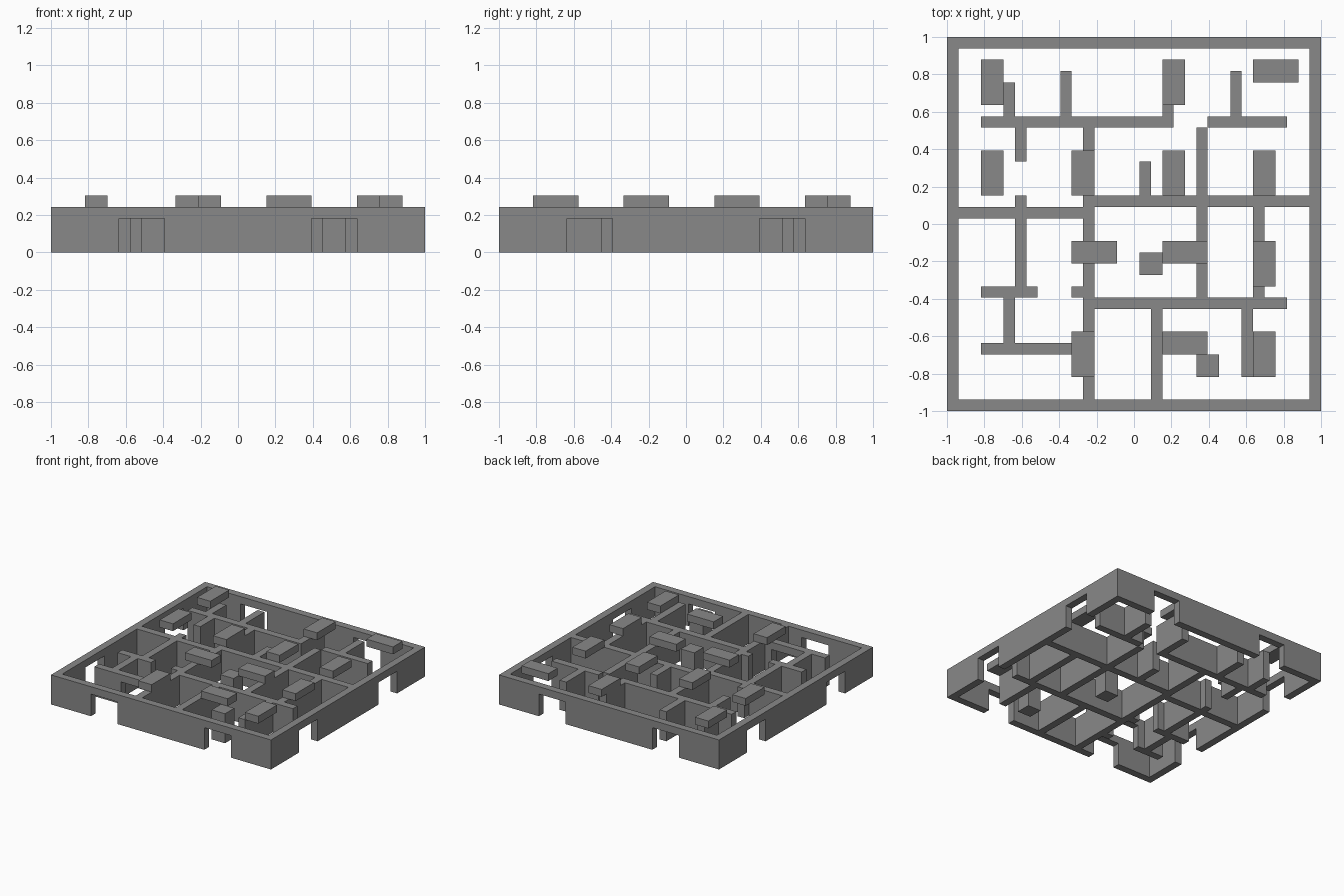
import bpy
import bmesh

UNIT = 2 / 33          # one grid cell of the floor plan
WALL_H, DOOR_H = 4, 3  # heights in cells

cube = bpy.data.objects.get("Cube")
if cube:
    bpy.data.objects.remove(cube, do_unlink=True)

grey = bpy.data.materials.new("stone_grey")
grey.use_nodes = True
colour = (0.25, 0.25, 0.25, 1)
grey.diffuse_color = colour
grey.node_tree.nodes["Principled BSDF"].inputs["Base Color"].default_value = colour


def plan_object(name, outline, z0, z1):
    """Extrude an outline given in plan cells between two heights."""
    bm = bmesh.new()
    base = bm.faces.new([bm.verts.new((x * UNIT - 1, y * UNIT - 1, z0 * UNIT))
                         for x, y in outline])
    top = bmesh.ops.extrude_face_region(bm, geom=[base])["geom"]
    bmesh.ops.translate(bm, vec=(0, 0, (z1 - z0) * UNIT),
                        verts=[v for v in top if isinstance(v, bmesh.types.BMVert)])
    bmesh.ops.recalc_face_normals(bm, faces=bm.faces)
    mesh = bpy.data.meshes.new(name)
    bm.to_mesh(mesh)
    bm.free()
    mesh.materials.append(grey)
    obj = bpy.data.objects.new(name, mesh)
    bpy.context.collection.objects.link(obj)
    return obj


def box(name, x, y, w, d, z0=0, z1=WALL_H):
    return plan_object(name, [(x, y), (x + w, y), (x + w, y + d), (x, y + d)], z0, z1)


def wall(name, along_x, line, start, end, doors=()):
    """A one-cell wall, seen from the side as a strip with door notches."""
    def piece(a, b, z0):
        if along_x:
            box(name, a, line, b - a, 1, z0)
        else:
            box(name, line, a, 1, b - a, z0)
    for a, b in doors:
        piece(start, a, 0)
        piece(a, b, DOOR_H)
        start = b
    if start < end:
        piece(start, end, 0)


# Outer walls, each with two doorways
outer_doors = [(6, 10), (23, 27)]
for line in (0, 32):
    wall("outer_wall", True, line, 0, 33, outer_doors)
    wall("outer_wall", False, line, 1, 32, outer_doors)

# Inner walls running left to right: line, start, end
for line, a, b in [(25, 3, 20), (25, 23, 30), (17, 1, 12), (18, 13, 32),
                   (10, 3, 8), (10, 11, 12), (9, 13, 30)]:
    wall("inner_cross_wall", True, line, a, b)
wall("inner_door_wall", True, 5, 3, 12, [(7, 11)])

# Inner walls running front to back: line, start, end
for line, a, b in [(5, 26, 29), (6, 22, 25), (10, 26, 30), (19, 26, 30),
                   (25, 26, 30), (17, 19, 22), (22, 10, 25), (27, 10, 18),
                   (6, 11, 17), (6, 18, 19), (5, 6, 10), (12, 1, 25),
                   (18, 1, 9), (26, 3, 9)]:
    wall("inner_long_wall", False, line, a, b)

# Raised slabs level with the wall tops
for x, y in [(3, 27), (3, 19), (11, 19), (11, 3), (19, 27), (19, 19),
             (27, 19), (27, 11), (27, 3)]:
    box("long_slab", x, y, 2, 4, WALL_H, WALL_H + 1)
for x, y in [(27, 29), (11, 13), (19, 13), (19, 5)]:
    box("wide_slab", x, y, 4, 2, WALL_H, WALL_H + 1)

# Square pillars
for x, y in [(17, 12), (22, 3)]:
    box("pillar", x, y, 2, 2)
